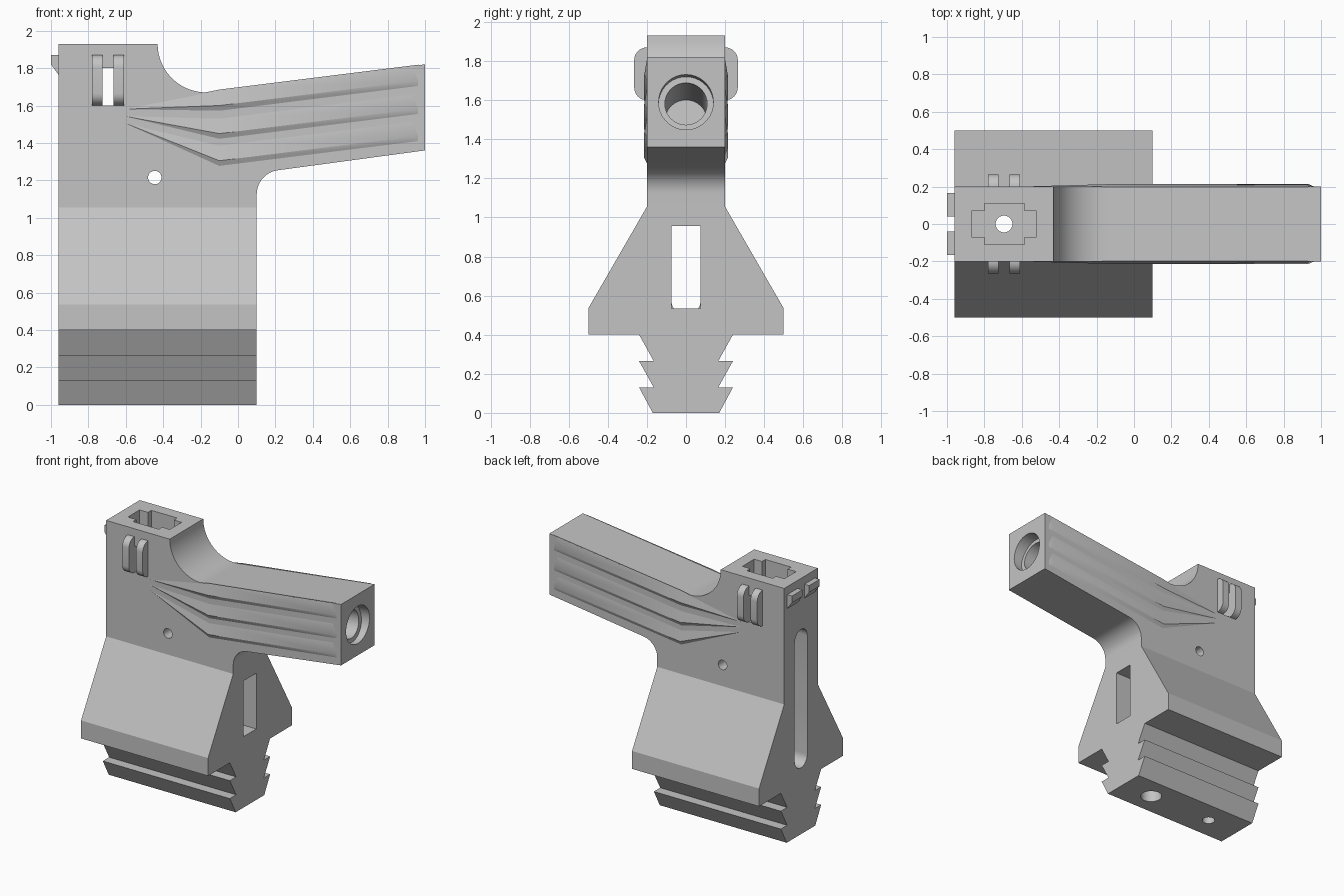
import bpy, bmesh, math
from mathutils import Matrix, Vector

cube = bpy.data.objects.get("Cube")
if cube:
    bpy.data.objects.remove(cube, do_unlink=True)

GREY = (0.55, 0.55, 0.55, 1)
grey = bpy.data.materials.new("plain grey")
grey.use_nodes = True
grey.diffuse_color = GREY
grey.node_tree.nodes["Principled BSDF"].inputs["Base Color"].default_value = GREY

AXES = {
    "X": lambda u, v, d: (d, u, v),
    "Y": lambda u, v, d: (u, d, v),
    "Z": lambda u, v, d: (u, v, d),
}


def finish(name, bm):
    bmesh.ops.recalc_face_normals(bm, faces=bm.faces)
    mesh = bpy.data.meshes.new(name)
    bm.to_mesh(mesh)
    bm.free()
    mesh.materials.append(grey)
    ob = bpy.data.objects.new(name, mesh)
    bpy.context.collection.objects.link(ob)
    return ob


def prism(name, pts, axis, a, b):
    """Extrude a 2D outline along an axis from a to b."""
    bm = bmesh.new()
    put = AXES[axis]
    ends = [[bm.verts.new(put(u, v, d)) for u, v in pts] for d in (a, b)]
    n = len(pts)
    for ring in ends:
        bm.faces.new(ring)
    for i in range(n):
        j = (i + 1) % n
        bm.faces.new((ends[0][i], ends[0][j], ends[1][j], ends[1][i]))
    return finish(name, bm)


def arc(cx, cy, r, start, end, steps=12):
    out = []
    for i in range(steps + 1):
        t = math.radians(start + (end - start) * i / steps)
        out.append((cx + r * math.cos(t), cy + r * math.sin(t)))
    return out


def circle(cx, cy, r):
    return arc(cx, cy, r, 0, 360, 36)[:-1]


def rect(u0, u1, v0, v1):
    return [(u0, v0), (u1, v0), (u1, v1), (u0, v1)]


def boolean(target, other, operation):
    mod = target.modifiers.new("bool", "BOOLEAN")
    mod.operation = operation
    mod.solver = "EXACT"
    mod.object = other
    bpy.context.view_layer.update()
    deps = bpy.context.evaluated_depsgraph_get()
    mesh = bpy.data.meshes.new_from_object(target.evaluated_get(deps))
    target.modifiers.clear()
    target.data = mesh
    bpy.data.objects.remove(other, do_unlink=True)


def smooth(ob):
    bpy.ops.object.select_all(action="DESELECT")
    ob.select_set(True)
    bpy.context.view_layer.objects.active = ob
    bpy.ops.object.shade_smooth_by_angle(angle=math.radians(20))


BACK, FRONT = -0.96, 0.10

# Base: barbed foot and sloping shoulders, extruded lengthwise
half = [(0.17, 0)]
for z in (0.13, 0.265):
    half += [(0.24, z), (0.165, z)]
half += [(0.24, 0.40), (0.50, 0.40), (0.50, 0.535), (0.20, 1.055)]
body = prism("body", half + [(-y, z) for y, z in reversed(half)], "X", BACK, FRONT)

# Upper block with the slanted arm
upper = [(BACK, 0.9), (FRONT, 0.9)]
upper += arc(0.23, 1.125, 0.13, 180, 97)
upper += [(1, 1.36), (1, 1.82)]
upper += arc(-0.17, 1.93, 0.26, 277, 180, 16)
upper += [(BACK, 1.93)]
boolean(body, prism("upper", upper, "Y", -0.2, 0.2), "UNION")

# Cross-shaped socket in the top
boolean(body, prism("cut", [
    (-0.87, -0.07), (-0.80, -0.07), (-0.80, -0.11), (-0.585, -0.11),
    (-0.585, -0.07), (-0.52, -0.07), (-0.52, 0.07), (-0.585, 0.07),
    (-0.585, 0.11), (-0.80, 0.11), (-0.80, 0.07), (-0.87, 0.07)],
    "Z", 1.6, 2.1), "DIFFERENCE")

# Rounded lever slot at the back and the window running through the base
slot = arc(0, 1.47, 0.075, 0, 180) + arc(0, 0.575, 0.075, 180, 360)
cuts = [
    (slot, "X", -1.2, -0.35),
    (rect(-0.075, 0.075, 0.535, 0.955), "X", -0.6, 0.4),
    # side window, pivot hole, vertical rod hole, screw hole
    (rect(-0.725, -0.665, 1.6, 1.8), "Y", -0.4, 0.4),
    (circle(-0.445, 1.215, 0.036), "Y", -0.4, 0.4),
    (circle(-0.695, 0, 0.045), "Z", -0.2, 1.7),
    (circle(-0.16, 0, 0.075), "Z", -0.2, 0.2),
    (circle(-0.16, 0, 0.045), "Z", 0.1, 0.6),
]
for outline, axis, a, b in cuts:
    boolean(body, prism("cut", outline, axis, a, b), "DIFFERENCE")

# Stepped bore along the arm
tilt = Matrix.Translation(Vector((1, 0, 1.59))) @ Matrix.Rotation(-0.128, 4, "Y")
for r, depth in ((0.14, 0.07), (0.108, 0.75)):
    bore = prism("cut", circle(0, 0, r), "X", -depth, 0.2)
    bore.data.transform(tilt)
    boolean(body, bore, "DIFFERENCE")
smooth(body)

# Paired rounded ribs on both sides
for side, word in ((1, "left"), (-1, "right")):
    rib = [(0.19, 1.6)] + arc(0.20, 1.665, 0.065, -90, 0, 8)
    rib += arc(0.20, 1.805, 0.065, 0, 90, 8) + [(0.19, 1.87)]
    rib = [(y * side, z) for y, z in rib]
    for label, x in (("rear", -0.78), ("fore", -0.665)):
        smooth(prism(f"{word}_{label}_rib", rib, "X", x, x + 0.055))

# Catches at the back
catch = [(-0.95, 1.87), (-1, 1.87), (-1, 1.82), (-0.96, 1.765), (-0.95, 1.765)]
for side, word in ((1, "left"), (-1, "right")):
    prism(f"{word}_catch", catch, "Y", 0.04 * side, 0.165 * side)


def grip_ridge(name, side, z):
    """Sawtooth ridge along the arm that fades out into the body."""
    bm = bmesh.new()
    sections = []
    for x, out in ((-0.1, 0.214), (0.93, 0.214), (0.965, 0.199)):
        c = z + 0.125 * (x + 0.1)
        sections.append([bm.verts.new((x, side * y, c + dz)) for y, dz in
                         ((0.199, 0.09), (out, 0.005), (0.199, -0.025))])
    tip = bm.verts.new((-0.64, side * 0.199, 1.55 + (z - 1.45) * 0.2))
    for a, b in zip(sections, sections[1:]):
        for i in range(3):
            j = (i + 1) % 3
            bm.faces.new((a[i], a[j], b[j], b[i]))
    for i in range(3):
        bm.faces.new((tip, sections[0][i], sections[0][(i + 1) % 3]))
    bm.faces.new(sections[-1])
    smooth(finish(name, bm))


# Three grip ridges on each side of the arm
for side, word in ((1, "left"), (-1, "right")):
    for label, z in (("lower", 1.30), ("middle", 1.445), ("upper", 1.595)):
        grip_ridge(f"{word}_{label}_grip_ridge", side, z)
